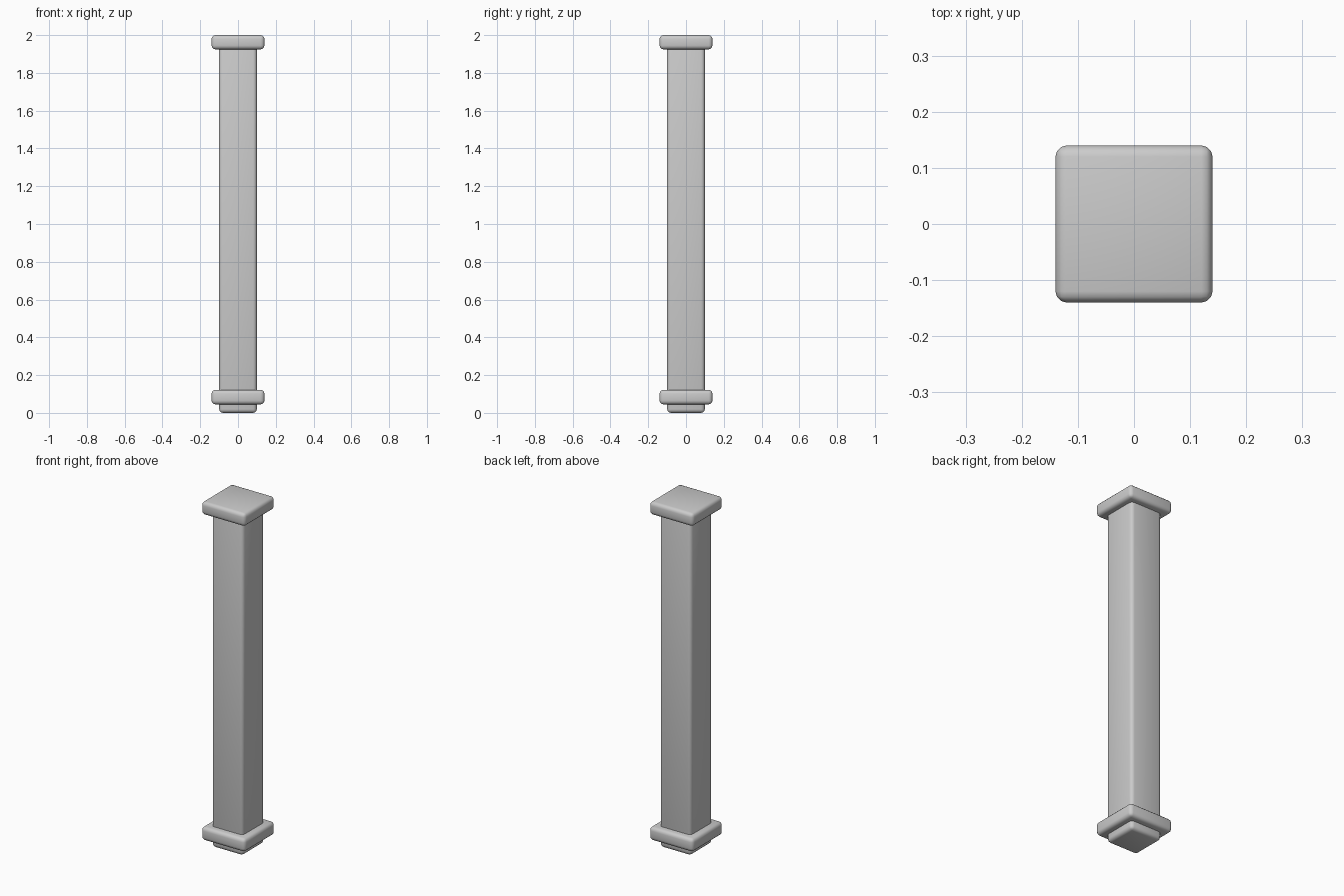
import bpy

if "Cube" in bpy.data.objects:
    bpy.data.objects.remove(bpy.data.objects["Cube"])

stone = bpy.data.materials.new("light grey")
stone.diffuse_color = (0.6, 0.6, 0.6, 1)
stone.use_nodes = True
stone.node_tree.nodes["Principled BSDF"].inputs["Base Color"].default_value = stone.diffuse_color


def rounded_block(name, width, z0, z1, radius):
    """Square block between two heights with softly rounded edges."""
    bpy.ops.mesh.primitive_cube_add(size=1, location=(0, 0, (z0 + z1) / 2))
    ob = bpy.context.object
    ob.name = name
    ob.scale = (width, width, z1 - z0)
    bpy.ops.object.transform_apply(location=False, rotation=False, scale=True)
    ob.data.materials.append(stone)
    bevel = ob.modifiers.new("rounded edges", 'BEVEL')
    bevel.width = radius
    bevel.segments = 3
    bpy.ops.object.shade_smooth()
    return ob


# Main post, running from the ground into the cap
rounded_block("shaft", 0.20, 0.005, 1.96, 0.02)
# Wider collar just above the foot
rounded_block("base_collar", 0.28, 0.045, 0.122, 0.02)
# Matching slab on top
rounded_block("top_cap", 0.28, 1.925, 2.0, 0.02)

# Stand the post exactly on the ground
bpy.data.objects["shaft"].location.z -= 0.005
